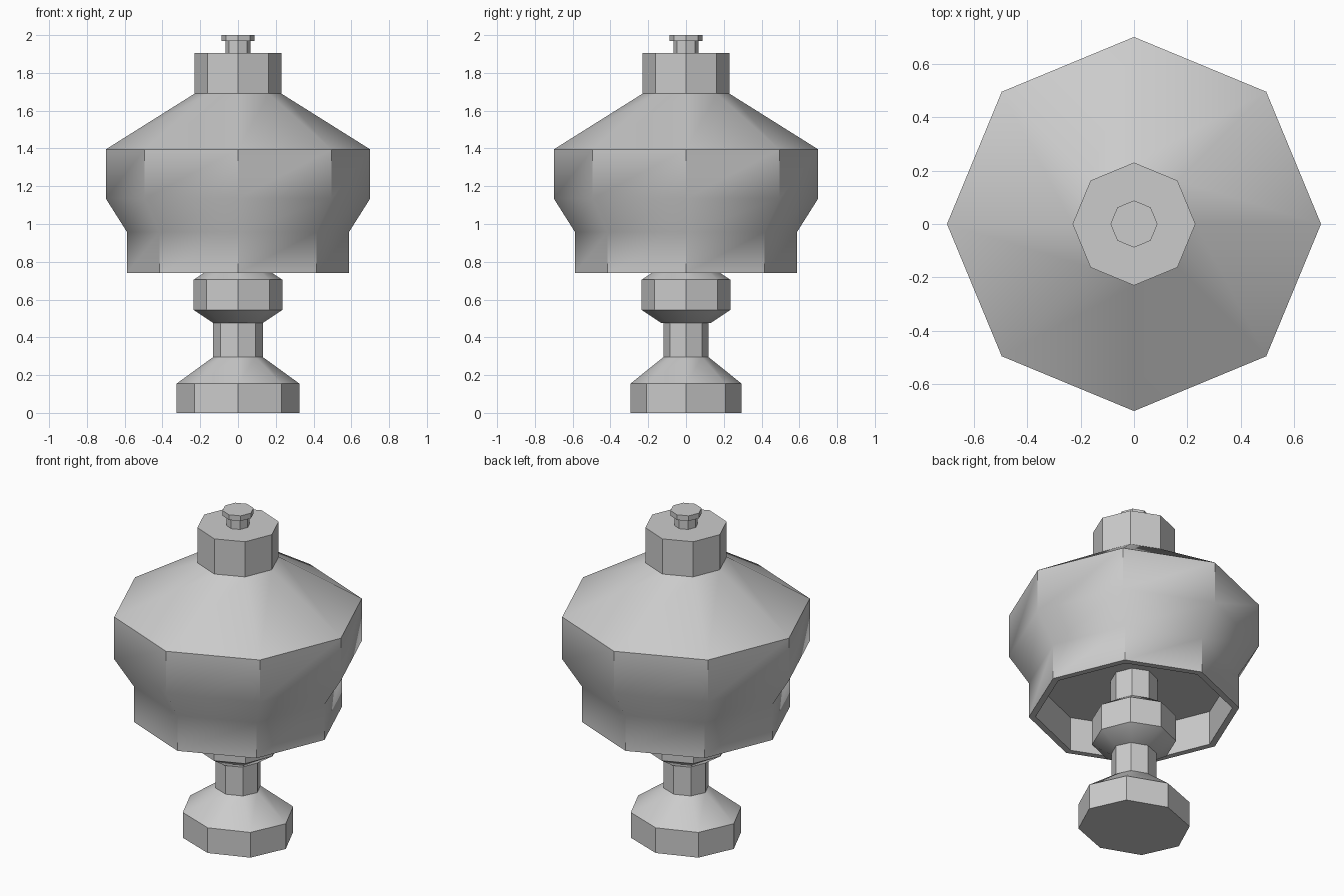
import bpy, bmesh, math

if "Cube" in bpy.data.objects:
    bpy.data.objects.remove(bpy.data.objects["Cube"])

SIDES = 8


def lathe(name, profile, sx=1.0, sy=1.0):
    """Octagonal solid from (radius, z) rings, capped at first and last ring."""
    bm = bmesh.new()
    rings = []
    for r, z in profile:
        ring = []
        for i in range(SIDES):
            a = 2 * math.pi * i / SIDES
            ring.append(bm.verts.new((r * sx * math.cos(a), r * sy * math.sin(a), z)))
        rings.append(ring)
    for lo, hi in zip(rings, rings[1:]):
        for i in range(SIDES):
            j = (i + 1) % SIDES
            bm.faces.new((lo[i], lo[j], hi[j], hi[i]))
    bm.faces.new(rings[0][::-1])
    bm.faces.new(rings[-1])
    bmesh.ops.recalc_face_normals(bm, faces=bm.faces[:])
    mesh = bpy.data.meshes.new(name)
    bm.to_mesh(mesh)
    bm.free()
    obj = bpy.data.objects.new(name, mesh)
    bpy.context.collection.objects.link(obj)
    bpy.ops.object.select_all(action='DESELECT')
    obj.select_set(True)
    bpy.context.view_layer.objects.active = obj
    bpy.ops.object.shade_smooth_by_angle(angle=math.radians(40))
    return obj


# Foot and lower neck, slightly wider in x than in y
lathe("base", [(0.325, 0), (0.325, 0.155), (0.132, 0.295), (0.132, 0.476)], sy=0.905)

# Bulbous knob and the post that carries the shade
lathe("stem", [(0.13, 0.475), (0.235, 0.545), (0.235, 0.705),
               (0.13, 0.775), (0.13, 0.955)])

# Shade with a shallow recess underneath
lathe("shade", [(0.55, 0.95), (0.55, 0.74), (0.588, 0.74), (0.588, 0.958),
                (0.70, 1.135), (0.70, 1.395), (0.23, 1.69), (0.23, 1.906)])

# Small finial on top
lathe("finial", [(0.066, 1.90), (0.066, 1.968), (0.088, 1.968), (0.088, 2.0)])
